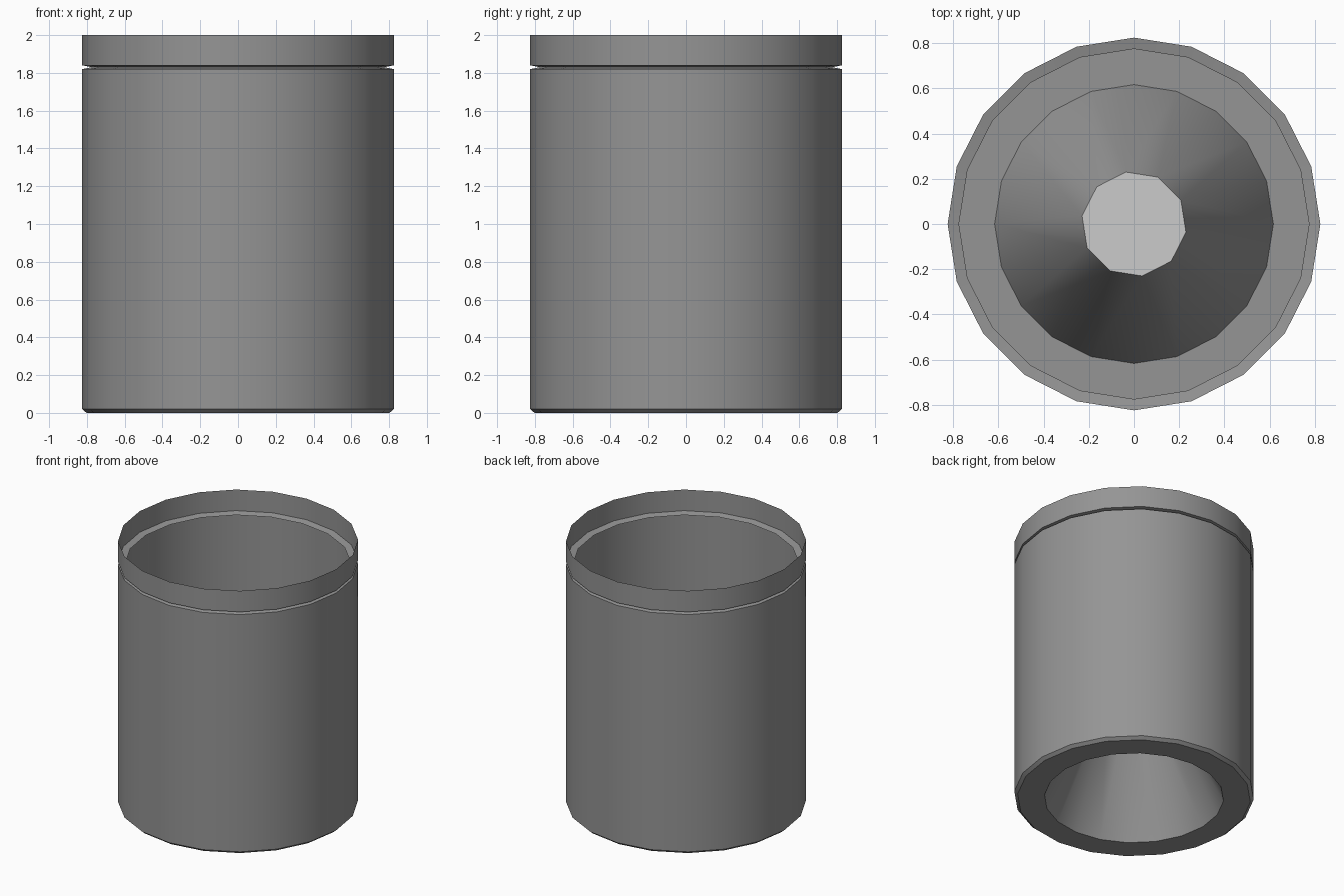
import bpy, math

if "Cube" in bpy.data.objects:
    bpy.data.objects.remove(bpy.data.objects["Cube"])

SIDES = 20
CONE_TOP_Z, CONE_TOP_R = 0.85, 0.233


def material(name, grey):
    m = bpy.data.materials.new(name)
    m.diffuse_color = (grey, grey, grey, 1)
    m.use_nodes = True
    m.node_tree.nodes["Principled BSDF"].inputs["Base Color"].default_value = m.diffuse_color
    return m


def ring(radius, z, count, offset=0.0):
    return [(radius * math.cos(offset + math.tau * i / count),
             radius * math.sin(offset + math.tau * i / count), z) for i in range(count)]


def make_object(name, verts, faces, mat=None):
    mesh = bpy.data.meshes.new(name)
    mesh.from_pydata(verts, [], faces)
    obj = bpy.data.objects.new(name, mesh)
    bpy.context.collection.objects.link(obj)
    if mat:
        mesh.materials.append(mat)
    bpy.ops.object.select_all(action='DESELECT')
    obj.select_set(True)
    bpy.context.view_layer.objects.active = obj
    bpy.ops.object.shade_smooth_by_angle(angle=math.radians(32))
    return obj


dark = material("dark_grey", 0.3)

# Thin open shell: inner edge of base, chamfer, wall, groove, top rim
profile = [(0.617, 0.0), (0.802, 0.0), (0.825, 0.02), (0.825, 1.82),
           (0.775, 1.83), (0.825, 1.84), (0.825, 2.0)]
verts, faces = [], []
for r, z in profile:
    verts += ring(r, z, SIDES)
for k in range(len(profile) - 1):
    for i in range(SIDES):
        j = (i + 1) % SIDES
        a, b = k * SIDES, (k + 1) * SIDES
        faces.append((a + i, a + j, b + j, b + i))
make_object("canister_shell", verts, faces, dark)

# Inner cone: 20 sided base narrowing to a 10 sided top
half = SIDES // 2
top_ring = ring(CONE_TOP_R, CONE_TOP_Z, half, math.radians(-9))
verts = ring(0.617, 0.0, SIDES) + top_ring
faces = []
for k in range(half):
    t0, t1 = SIDES + k, SIDES + (k + 1) % half
    b = 2 * k
    faces.append(((b - 1) % SIDES, b, t0))
    faces.append((b, b + 1, t1, t0))
make_object("inner_cone", verts, faces, dark)

# Flat lid closing the cone
make_object("cone_cap", top_ring, [tuple(range(half))])
